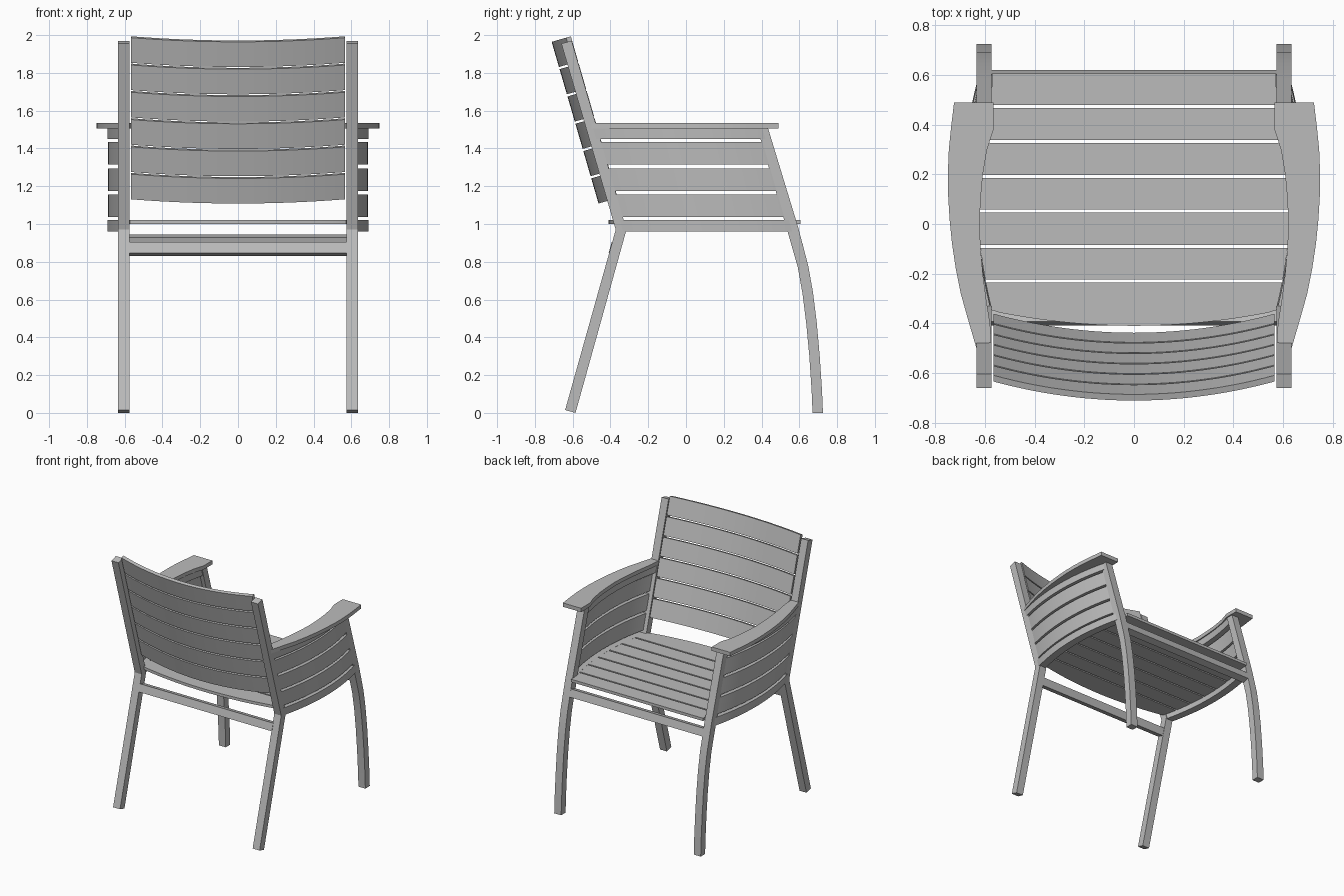
import bpy, bmesh, math
from mathutils import Vector

cube = bpy.data.objects.get("Cube")
if cube:
    bpy.data.objects.remove(cube, do_unlink=True)

grey = bpy.data.materials.new("chair_grey")
grey.use_nodes = True
grey.diffuse_color = (0.5, 0.5, 0.5, 1)
grey.node_tree.nodes["Principled BSDF"].inputs["Base Color"].default_value = (0.5, 0.5, 0.5, 1)

LEAN = 0.29              # backward lean of posts and front legs per unit height
LEG_IN, LEG_OUT = 0.575, 0.635
BULGE = 0.057            # outward bow of the sides
parts = []


def loft(name, rings, mirror=False):
    """Skin four-cornered rings into a closed bar."""
    bm = bmesh.new()
    loops = [[bm.verts.new(p) for p in ring] for ring in rings]
    for a, b in zip(loops, loops[1:]):
        for i in range(4):
            j = (i + 1) % 4
            bm.faces.new((a[i], a[j], b[j], b[i]))
    bm.faces.new(loops[0])
    bm.faces.new(loops[-1])
    bmesh.ops.recalc_face_normals(bm, faces=bm.faces)
    mesh = bpy.data.meshes.new(name)
    bm.to_mesh(mesh)
    bm.free()
    mesh.materials.append(grey)
    ob = bpy.data.objects.new(name, mesh)
    bpy.context.collection.objects.link(ob)
    if mirror:
        ob.modifiers.new("mirror", 'MIRROR').use_axis[0] = True
    parts.append(ob)


def steps(a, b, n):
    return [a + (b - a) * i / n for i in range(n + 1)]


def leg(name, edges):
    """Upright from pairs of rear and front (y, z) edge points."""
    loft(name, [[(LEG_IN, *r), (LEG_OUT, *r), (LEG_OUT, *f), (LEG_IN, *f)]
                for r, f in edges], mirror=True)


def bow(s):
    return BULGE * (1 - min(1, s * s))


# Legs: the rear one kinks into the back post, the front one curves to the floor
leg("rear_leg_and_post", [((-0.64, 0.015), (-0.585, 0)),
                          ((-0.372, 0.97), (-0.315, 0.97)),
                          ((-0.66, 1.955), (-0.605, 1.97))])
leg("front_leg", [((0.67, 0), (0.725, 0)),
                  ((0.665, 0.12), (0.72, 0.12)),
                  ((0.653, 0.3), (0.708, 0.3)),
                  ((0.637, 0.47), (0.692, 0.48)),
                  ((0.617, 0.63), (0.672, 0.64)),
                  ((0.592, 0.77), (0.647, 0.78)),
                  ((0.535, 0.97), (0.593, 0.985)),
                  ((0.378, 1.505), (0.435, 1.505))])


# Bowed side rails and slats, sheared to follow the leaning uprights
def side(name, z0, z1, inner, outer):
    rings = []
    for s in steps(-1, 1, 24):
        y = 0.103 + 0.448 * s

        def pt(x, z):
            return (x + bow(s), y - LEAN * (z - 1), z)
        rings.append([pt(inner, z0), pt(outer, z0), pt(outer, z1), pt(inner, z1)])
    loft(name, rings, mirror=True)


side("side_bottom_rail", 0.96, 1.02, LEG_IN, LEG_OUT)
side("side_top_rail", 1.45, 1.505, LEG_IN, LEG_OUT)
for i in range(3):
    z = 1.038 + 0.138 * i
    side(f"side_slat_{i + 1}", z, z + 0.119, 0.6, 0.63)

# Armrests: rear-to-front stations of inner y, inner x, outer y, outer x
stations = [(-0.475, 0.575, -0.5, 0.635), (-0.4, 0.58, -0.38, 0.67),
            (-0.3, 0.596, -0.28, 0.698), (-0.2, 0.609, -0.18, 0.718),
            (-0.1, 0.618, -0.08, 0.733), (0, 0.622, 0.02, 0.743),
            (0.1, 0.618, 0.12, 0.749), (0.2, 0.609, 0.2, 0.75),
            (0.3, 0.592, 0.3, 0.746), (0.38, 0.566, 0.38, 0.738),
            (0.49, 0.566, 0.49, 0.725)]
loft("armrest", [[(xi, yi, 1.505), (xo, yo, 1.505), (xo, yo, 1.535), (xi, yi, 1.535)]
                 for yi, xi, yo, xo in stations], mirror=True)


# Seat slats, trimmed to the bowed sides and to a rounded rear edge
def half_width(y):
    side_x = LEG_IN - 0.003 + bow((y - 0.1) / 0.45)
    return min(side_x, max(0.02, 0.575 * math.sqrt(max(0, y + 0.41) / 0.06)))


cuts = [-0.416, -0.229, -0.09, 0.052, 0.191, 0.333, 0.474, 0.612]
for i, (a, b) in enumerate(zip(cuts, cuts[1:])):
    a, b = a + 0.006, b - 0.006
    rings = []
    for t in steps(0, 1, 20 if i == 0 else 6):
        y = a + (b - a) * (t * t if i == 0 else t)
        w = half_width(y)
        rings.append([(-w, y, 1.0), (w, y, 1.0), (w, y, 1.022), (-w, y, 1.022)])
    loft(f"seat_slat_{i + 1}", rings)

# Back slats, bowed rearward in the plane of the leaning posts
up = Vector((0, -LEAN, 1)).normalized()
rear = Vector((0, -up.z, up.y))
base = Vector((0, -0.33 - LEAN * 0.108, 1.138))
for i in range(6):
    low = base + up * 0.1505 * i
    high = low + up * 0.1385
    rings = []
    for s in steps(-1, 1, 28):
        off = Vector((0.567 * s, 0, 0)) + rear * 0.08 * (1 - s * s)
        rings.append([low + off, low + off + rear * 0.026,
                      high + off + rear * 0.026, high + off])
    loft(f"back_slat_{i + 1}", rings)


# Cross bars under the seat, tilted like the legs they join
def cross_bar(name, y, z, tilt, height):
    d = Vector((0, tilt, 1)).normalized()
    n = Vector((0, d.z, -d.y)) * 0.0275
    d = d * height / 2
    c = Vector((0, y, z))
    corners = [c - d - n, c - d + n, c + d + n, c + d - n]
    loft(name, [[p + Vector((x, 0, 0)) for p in corners] for x in (-0.58, 0.58)])


cross_bar("rear_cross_bar", -0.375, 0.868, 0.28, 0.06)
cross_bar("front_cross_bar", 0.585, 0.907, -0.28, 0.06)

# Smooth the bowed faces, keep the edges crisp
bpy.ops.object.select_all(action='DESELECT')
for ob in parts:
    ob.select_set(True)
bpy.context.view_layer.objects.active = parts[0]
bpy.ops.object.shade_smooth_by_angle(angle=math.radians(25))
